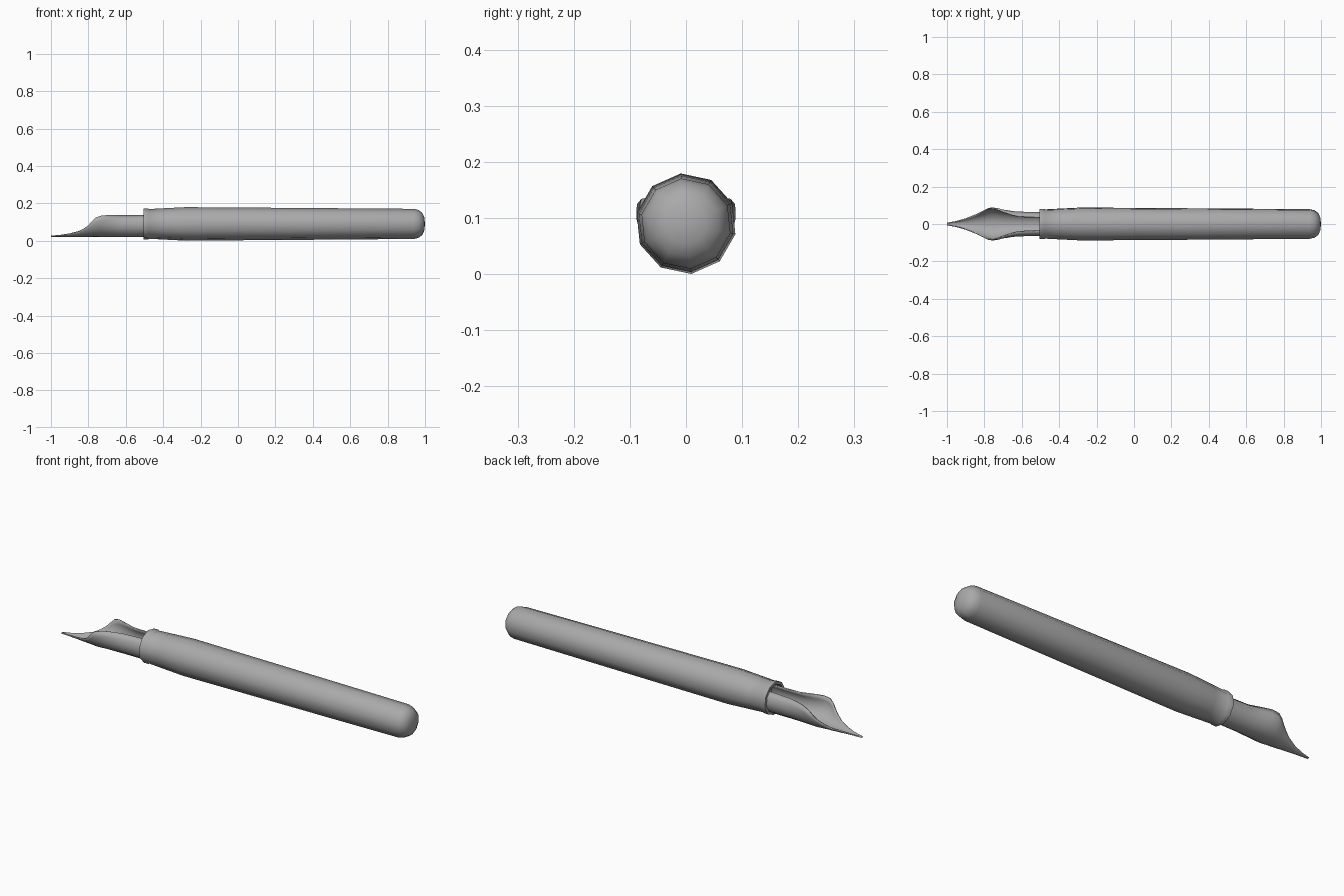
import bpy, bmesh, math

if "Cube" in bpy.data.objects:
    bpy.data.objects.remove(bpy.data.objects["Cube"])

AXIS_Z = 0.09

grey = bpy.data.materials.new("pen grey")
grey.use_nodes = True
colour = (0.4, 0.4, 0.4, 1)
grey.diffuse_color = colour
grey.node_tree.nodes["Principled BSDF"].inputs["Base Color"].default_value = colour


def loft(name, rings, closed):
    """Skin a list of point rings; a one-point ring becomes a fan."""
    bm = bmesh.new()
    rows = [[bm.verts.new(p) for p in ring] for ring in rings]
    for a, b in zip(rows, rows[1:]):
        n = max(len(a), len(b))
        for i in range(n if closed else n - 1):
            j = (i + 1) % n
            corners = [a[i % len(a)], a[j % len(a)], b[j % len(b)], b[i % len(b)]]
            bm.faces.new(list(dict.fromkeys(corners)))
    bmesh.ops.recalc_face_normals(bm, faces=bm.faces)
    mesh = bpy.data.meshes.new(name)
    bm.to_mesh(mesh)
    bm.free()
    mesh.materials.append(grey)
    obj = bpy.data.objects.new(name, mesh)
    bpy.context.collection.objects.link(obj)
    return obj


def smooth(obj, degrees):
    bpy.ops.object.select_all(action="DESELECT")
    obj.select_set(True)
    bpy.context.view_layer.objects.active = obj
    bpy.ops.object.shade_smooth_by_angle(angle=math.radians(degrees))


def circle(x, r, sides=10):
    if r == 0:
        return [(x, 0, AXIS_Z)]
    angles = [math.radians(96) + math.tau * i / sides for i in range(sides)]
    return [(x, r * math.cos(a), AXIS_Z + r * math.sin(a)) for a in angles]


# Barrel: recessed socket, rim, swelling grip, long taper and domed end
barrel_profile = [(-0.44, 0), (-0.44, 0.068), (-0.505, 0.07), (-0.505, 0.083),
                  (-0.48, 0.083), (-0.475, 0.08), (-0.4, 0.084), (-0.28, 0.09),
                  (0.3, 0.086), (0.94, 0.081), (0.965, 0.075), (0.985, 0.06),
                  (0.996, 0.036), (1.0, 0)]
barrel = loft("barrel", [circle(x, r) for x, r in barrel_profile], True)
smooth(barrel, 45)

# Nib: an open trough that flares, then sweeps down to a fine point
# (x, arc radius, half-angle of the arc in degrees)
nib_sections = [(-0.445, 0.065, 145), (-0.52, 0.065, 145), (-0.62, 0.066, 140),
                (-0.66, 0.071, 131), (-0.7, 0.078, 120), (-0.73, 0.085, 110),
                (-0.76, 0.089, 100), (-0.78, 0.085, 90), (-0.8, 0.076, 80),
                (-0.825, 0.066, 70), (-0.85, 0.058, 60), (-0.9, 0.037, 55),
                (-0.95, 0.021, 50), (-1.0, 0.01, 45)]


def arc(x, r, half, steps=12):
    angles = [math.radians(half) * (2 * i / steps - 1) for i in range(steps + 1)]
    return [(x, r * math.sin(a), 0.02 + r * (1 - math.cos(a))) for a in angles]


nib = loft("nib", [arc(*s) for s in nib_sections], False)
# Face the shell outward (downward at the keel) so it thickens inward
if sum(p.normal.z * p.area for p in nib.data.polygons if p.center.z < 0.05) > 0:
    nib.data.flip_normals()
shell = nib.modifiers.new("thickness", "SOLIDIFY")
shell.thickness = 0.006
shell.offset = -1
smooth(nib, 40)
